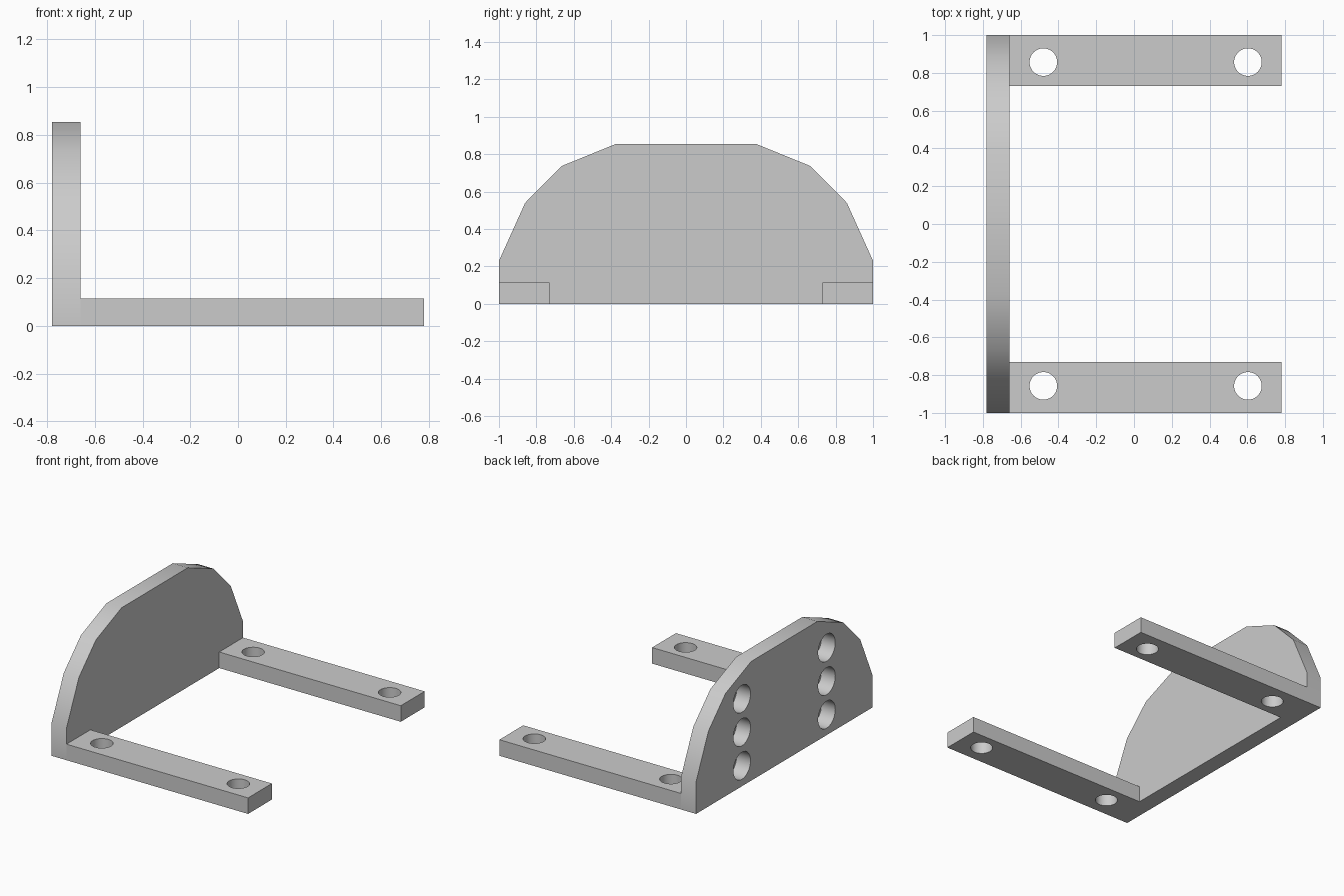
import bpy
import bmesh
import math
from mathutils import Matrix

cube = bpy.data.objects.get("Cube")
if cube:
    bpy.data.objects.remove(cube, do_unlink=True)

grey = bpy.data.materials.new("plain grey")
grey.use_nodes = True
grey.diffuse_color = (0.6, 0.6, 0.6, 1)
grey.node_tree.nodes["Principled BSDF"].inputs["Base Color"].default_value = (0.6, 0.6, 0.6, 1)

BACK, INNER, END = -0.78, -0.66, 0.78   # x of plate faces and arm tips
ARM_TOP, ARM_IN = 0.115, 0.73


def make_object(name, bm):
    bmesh.ops.recalc_face_normals(bm, faces=bm.faces)
    mesh = bpy.data.meshes.new(name)
    bm.to_mesh(mesh)
    bm.free()
    mesh.materials.append(grey)
    obj = bpy.data.objects.new(name, mesh)
    bpy.context.collection.objects.link(obj)
    return obj


def prism(name, points, offset):
    """Extrude a closed outline along an offset."""
    bm = bmesh.new()
    face = bm.faces.new([bm.verts.new(p) for p in points])
    result = bmesh.ops.extrude_face_region(bm, geom=[face], use_keep_orig=True)
    verts = [v for v in result["geom"] if isinstance(v, bmesh.types.BMVert)]
    bmesh.ops.translate(bm, verts=verts, vec=offset)
    return make_object(name, bm)


def drill(obj, centres, radius, depth, rotation):
    """Cut round holes at the centres, then drop the cutter."""
    bm = bmesh.new()
    for c in centres:
        bmesh.ops.create_cone(bm, cap_ends=True, segments=48, radius1=radius,
                              radius2=radius, depth=depth,
                              matrix=Matrix.Translation(c) @ rotation)
    cutter = make_object("hole_cutter", bm)
    cutter.hide_render = True
    mod = obj.modifiers.new("holes", "BOOLEAN")
    mod.operation = "DIFFERENCE"
    mod.solver = "EXACT"
    mod.object = cutter
    bpy.context.view_layer.objects.active = obj
    bpy.ops.object.modifier_apply(modifier=mod.name)
    bpy.data.objects.remove(cutter, do_unlink=True)


# Upright plate with a faceted arch outline
half = [(1, 0), (1, 0.23), (0.86, 0.54), (0.665, 0.737), (0.375, 0.855)]
outline = half + [(-y, z) for y, z in reversed(half)]
plate = prism("upright_plate", [(BACK, y, z) for y, z in outline], (INNER - BACK, 0, 0))

# Two columns of blind holes in the outer face
blind = [(BACK, y, z) for y in (-0.48, 0.48) for z in (0.147, 0.387, 0.627)]
drill(plate, blind, 0.097, 0.22, Matrix.Rotation(math.pi / 2, 4, "Y"))

# Base arms with through holes
parts = [plate]
for name, side in (("front_arm", -1), ("back_arm", 1)):
    corners = [(INNER, ARM_IN), (END, ARM_IN), (END, 1), (INNER, 1)]
    arm = prism(name, [(x, side * y, 0) for x, y in corners], (0, 0, ARM_TOP))
    drill(arm, [(x, side * 0.857, ARM_TOP / 2) for x in (-0.48, 0.603)],
          0.073, 0.4, Matrix.Identity(4))
    parts.append(arm)

# Soft shading on shallow bends only
bpy.ops.object.select_all(action="DESELECT")
for obj in parts:
    obj.select_set(True)
bpy.context.view_layer.objects.active = plate
bpy.ops.object.shade_smooth_by_angle(angle=math.radians(30))
